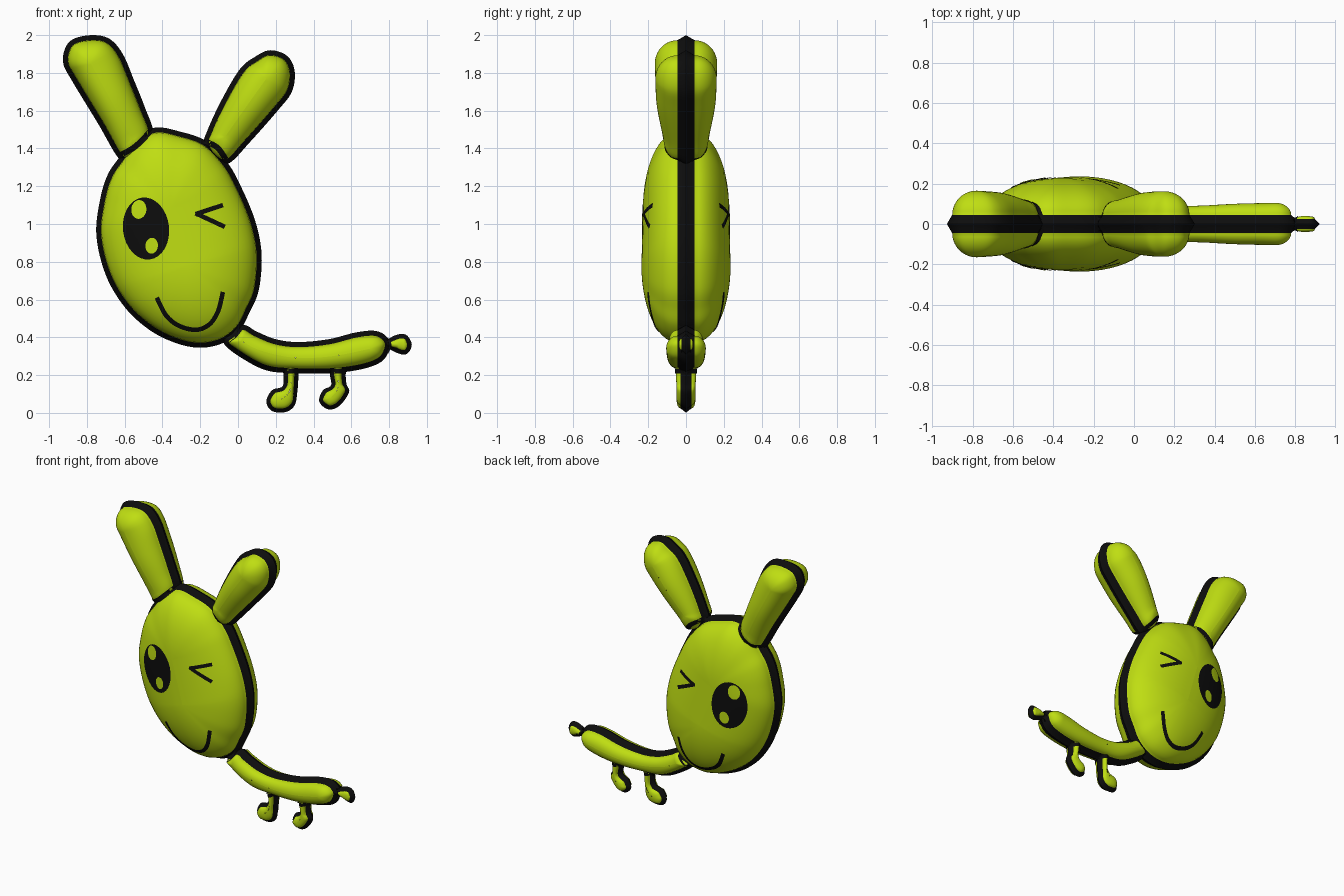
import bpy, math
from mathutils import Vector
from mathutils.geometry import intersect_point_line
from mathutils.bvhtree import BVHTree
import bmesh

if "Cube" in bpy.data.objects:
    bpy.data.objects.remove(bpy.data.objects["Cube"])


def material(name, col):
    m = bpy.data.materials.new(name)
    m.diffuse_color = (*col, 1)
    m.use_nodes = True
    m.node_tree.nodes["Principled BSDF"].inputs["Base Color"].default_value = m.diffuse_color
    return m


LIME = material("lime_green", (0.52, 0.73, 0.006))
BLACK = material("ink_black", (0.004, 0.004, 0.004))
all_verts, all_faces = [], []


def smooth(pts, closed, n=6):
    """Catmull-Rom resampling of a list of tuples."""
    p = [Vector(q) for q in pts]
    k, out = len(p), []
    get = (lambda i: p[i % k]) if closed else (lambda i: p[max(0, min(k - 1, i))])
    for i in range(k if closed else k - 1):
        a, b, c, d = get(i - 1), get(i), get(i + 1), get(i + 2)
        for j in range(n):
            t = j / n
            out.append(0.5 * (2 * b + (c - a) * t + (2 * a - 5 * b + 4 * c - d) * t * t
                              + (3 * b - a - 3 * c + d) * t ** 3))
    if not closed:
        out.append(p[-1])
    return out


def nearest(p, spine):
    """Closest spine point to p, with its interpolated depth."""
    best = None
    for a, b in zip(spine, spine[1:]):
        f = intersect_point_line(p.to_3d(), a.xy.to_3d(), b.xy.to_3d())[1]
        q = a.lerp(b, max(0, min(1, f)))
        d = (p - q.xy).length
        if best is None or d < best[0]:
            best = (d, q)
    return best


def finish(name, bm, mats):
    me = bpy.data.meshes.new(name)
    bm.to_mesh(me)
    bm.free()
    for m in mats:
        me.materials.append(m)
    ob = bpy.data.objects.new(name, me)
    bpy.context.collection.objects.link(ob)
    return ob


def inflate(name, outline, spine, rim=0.027, rim_y=0.045, rings=10):
    """Puffy shape: outline in x,z swells to the spine (x, z, depth); black rim."""
    pts = smooth(outline, True)
    sp = smooth(spine, False)
    near = [nearest(p, sp) for p in pts]
    bm = bmesh.new()
    n = len(pts)
    for side in (-1, 1):
        rows = [[bm.verts.new((p.x, 0, p.y)) for p in pts]]
        for r in range(rings + 1):
            th = r / rings * math.pi / 2
            t, h = 1 - math.cos(th), math.sin(th)
            row = []
            for p, (d, q) in zip(pts, near):
                edge = p.lerp(q.xy, min(rim / max(d, 1e-5), 0.6))
                e = edge.lerp(q.xy, t)
                row.append(bm.verts.new((e.x, side * (rim_y + (q.z - rim_y) * h), e.y)))
            rows.append(row)
        for r in range(rings + 1):
            for i in range(n):
                j = (i + 1) % n
                f = bm.faces.new((rows[r][i], rows[r][j], rows[r + 1][j], rows[r + 1][i]))
                f.material_index = 1 if r == 0 else 0
    bmesh.ops.remove_doubles(bm, verts=bm.verts, dist=1e-4)
    bmesh.ops.recalc_face_normals(bm, faces=bm.faces)
    bm.verts.index_update()
    base = len(all_verts)
    all_verts.extend(v.co.copy() for v in bm.verts)
    all_faces.extend([v.index + base for v in f.verts] for f in bm.faces)
    return finish(name, bm, (LIME, BLACK))


# Head
inflate("head", [(-.44, 1.51), (-.31, 1.49), (-.17, 1.44), (-.06, 1.33), (.01, 1.21), (.09, 1.02),
                 (.125, .84), (.11, .65), (.06, .53), (.01, .44), (-.08, .37), (-.2, .345),
                 (-.33, .37), (-.47, .44), (-.6, .56), (-.7, .73), (-.75, .94), (-.73, 1.13),
                 (-.69, 1.26), (-.63, 1.35), (-.55, 1.45)],
        [(-.36, 1.08, .228), (-.27, .78, .236)], rings=14)
# Ears
inflate("left_ear", [(-.63, 1.345), (-.74, 1.53), (-.88, 1.76), (-.925, 1.85), (-.915, 1.93),
                     (-.87, 1.98), (-.77, 2.0), (-.68, 1.98), (-.61, 1.9), (-.55, 1.76),
                     (-.49, 1.61), (-.45, 1.49), (-.48, 1.38), (-.56, 1.33)],
        [(-.78, 1.85, .165), (-.67, 1.65, .155), (-.56, 1.45, .12)])
inflate("right_ear", [(-.18, 1.42), (-.16, 1.5), (-.085, 1.66), (.01, 1.82), (.09, 1.885),
                      (.17, 1.92), (.26, 1.89), (.3, 1.81), (.285, 1.7), (.21, 1.6), (.06, 1.43),
                      (-.05, 1.32), (-.13, 1.34)],
        [(.15, 1.77, .162), (.05, 1.63, .155), (-.07, 1.46, .12)])
# Body and tail
inflate("body", [(-.06, .4), (.025, .465), (.1, .43), (.2, .39), (.32, .375), (.48, .39),
                 (.62, .425), (.72, .435), (.78, .41), (.805, .36), (.77, .28), (.67, .235),
                 (.5, .21), (.3, .21), (.15, .225), (.02, .29), (-.07, .36)],
        [(.02, .38, .09), (.12, .33, .095), (.3, .292, .09), (.5, .3, .1), (.7, .34, .105)])
inflate("tail_tip", [(.775, .365), (.83, .41), (.89, .413), (.92, .36), (.89, .31), (.83, .323)],
        [(.85, .362, .04), (.875, .362, .038)], .024, .025, 6)
# Legs
inflate("front_leg", [(.24, .27), (.32, .27), (.32, .2), (.315, .12), (.3, .04), (.25, .004),
                      (.18, .01), (.15, .06), (.18, .12), (.235, .14), (.242, .2)],
        [(.281, .24, .055), (.277, .12, .05), (.225, .07, .05)], .022, .028, 6)
inflate("back_leg", [(.485, .27), (.57, .27), (.57, .2), (.575, .15), (.588, .11), (.54, .04),
                     (.48, .018), (.43, .06), (.45, .12), (.492, .145), (.487, .2)],
        [(.528, .24, .055), (.528, .13, .05), (.49, .08, .05)], .022, .028, 6)

tree = BVHTree.FromPolygons(all_verts, all_faces)


def paint(name, rows, mat, lift=0.005, closed=False):
    """Thin plate grid in x,z laid onto the surface, on the front and the back."""
    bm = bmesh.new()
    for side in (-1, 1):
        grid = []
        for row in rows:
            line = []
            for x, z in row:
                hit = tree.ray_cast(Vector((x, side * 2, z)), Vector((0, -side, 0)))[0]
                y = abs(hit.y) if hit else 0.02
                line.append(bm.verts.new((x, side * (y + lift), z)))
            grid.append(line)
        for a, b in zip(grid, grid[1:]):
            m = len(a)
            for i in range(m if closed else m - 1):
                j = (i + 1) % m
                f = bm.faces.new((a[i], a[j], b[j], b[i]))
                f.normal_update()
                if f.normal.y * side < 0:
                    f.normal_flip()
    bmesh.ops.remove_doubles(bm, verts=bm.verts, dist=1e-5)
    return finish(name, bm, (mat,))


def stroke(name, pts, width=0.024):
    c = smooth(pts, False, 10)
    rows = [[], [], []]
    for i, p in enumerate(c):
        t = (c[min(i + 1, len(c) - 1)] - c[max(i - 1, 0)]).normalized()
        nrm = Vector((-t.y, t.x)) * width / 2
        for row, s in zip(rows, (-1, 0, 1)):
            row.append(p + nrm * s)
    paint(name, rows, BLACK)


def oval(name, cx, cz, rx, rz, tilt, mat, lift):
    rows = []
    for k in range(7):
        s, row = k / 6, []
        for i in range(32):
            a = i / 32 * math.tau
            u, w = rx * s * math.cos(a), rz * s * math.sin(a)
            row.append((cx + u * math.cos(tilt) - w * math.sin(tilt),
                        cz + u * math.sin(tilt) + w * math.cos(tilt)))
        rows.append(row)
    paint(name, rows, mat, lift, True)


# Face details
oval("open_eye", -.487, .976, .122, .165, .12, BLACK, .004)
oval("eye_shine_upper", -.525, 1.077, .04, .05, -.1, LIME, .008)
oval("eye_shine_lower", -.457, .885, .033, .042, -.1, LIME, .008)
stroke("wink_upper", [(-.08, 1.1), (-.225, 1.052)])
stroke("wink_lower", [(-.225, 1.057), (-.07, .985)])
stroke("smile", [(-.43, .61), (-.38, .515), (-.31, .46), (-.22, .44), (-.15, .47),
                 (-.105, .54), (-.08, .64)])
# Ink lines along the joints
stroke("left_ear_seam", [(-.635, 1.36), (-.545, 1.41), (-.455, 1.5)], .03)
stroke("right_ear_seam", [(-.18, 1.44), (-.11, 1.405), (-.06, 1.335)], .03)
stroke("body_seam", [(-.07, .375), (-.02, .41), (.015, .455)], .03)
stroke("tail_seam", [(.785, .39), (.8, .36), (.785, .32)], .024)
stroke("front_leg_seam", [(.24, .222), (.32, .222)], .026)
stroke("back_leg_seam", [(.485, .222), (.57, .222)], .026)

for ob in bpy.context.collection.objects:
    ob.select_set(True)
    bpy.context.view_layer.objects.active = ob
bpy.ops.object.shade_smooth_by_angle(angle=math.radians(50))
